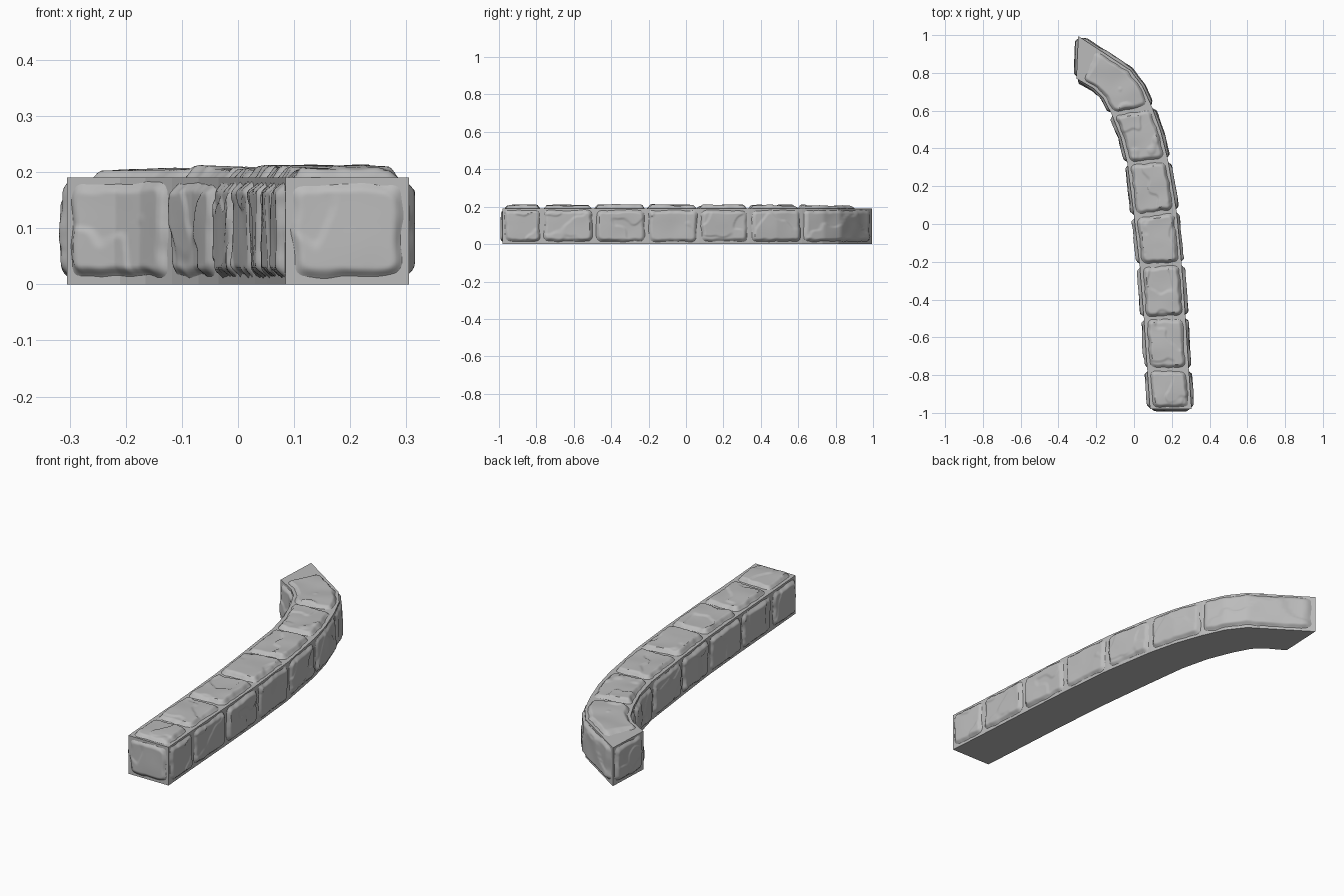
import bpy, bmesh, math
from mathutils import Vector, noise

if "Cube" in bpy.data.objects:
    bpy.data.objects.remove(bpy.data.objects["Cube"])

stone = bpy.data.materials.new("grey stone")
stone.use_nodes = True
grey = (0.5, 0.5, 0.5, 1)
stone.diffuse_color = grey
stone.node_tree.nodes["Principled BSDF"].inputs["Base Color"].default_value = grey

TOP = 0.19
# Wall plan: station -> left x, left y, right x, right y (stones meet at whole stations)
PLAN = {
    0: (.085, -.98, .305, -.98),
    1: (.07, -.77, .29, -.77),
    2: (.052, -.50, .272, -.49),
    3: (.03, -.22, .252, -.21),
    4: (.0, .04, .225, .07),
    5: (-.035, .32, .18, .34),
    5.5: (-.07, .46, .145, .48),
    6: (-.118, .58, .095, .62),
    6.3: (-.165, .67, .045, .73),
    6.55: (-.21, .715, -.02, .815),
    7: (-.305, .77, -.295, .995),
}
KEYS = sorted(PLAN)


def rails(s):
    """Left and right plan points at station s."""
    i = max(k for k in range(len(KEYS) - 1) if KEYS[k] <= max(s, 0))
    t = (s - KEYS[i]) / (KEYS[i + 1] - KEYS[i])
    a, b = PLAN[KEYS[i]], PLAN[KEYS[i + 1]]
    lx, ly, rx, ry = (p + (q - p) * t for p, q in zip(a, b))
    return Vector((lx, ly, 0)), Vector((rx, ry, 0))


def on_wall(s, across, z):
    left, right = rails(s)
    return left.lerp(right, across) + Vector((0, 0, z))


def finish(name, bm):
    mesh = bpy.data.meshes.new(name)
    bm.to_mesh(mesh)
    bm.free()
    mesh.materials.append(stone)
    obj = bpy.data.objects.new(name, mesh)
    bpy.context.collection.objects.link(obj)
    bpy.ops.object.select_all(action='DESELECT')
    obj.select_set(True)
    bpy.context.view_layer.objects.active = obj
    return obj


def smooth(x):
    x = min(1, max(0, x))
    return x * x * (3 - 2 * x)


def rock_face(name, surface, height, n=40):
    """Pillow-shaped weathered stone raised from a patch surface(u, v)."""
    bm = bmesh.new()
    e = 0.02
    size_u = (surface(1, .5) - surface(0, .5)).length
    size_v = (surface(.5, 1) - surface(.5, 0)).length
    rows = []
    for j in range(n + 1):
        row = []
        for i in range(n + 1):
            u, v = i / n, j / n
            p = surface(u, v)
            u0, u1 = max(u - e, 0), min(u + e, 1)
            v0, v1 = max(v - e, 0), min(v + e, 1)
            normal = (surface(u1, v) - surface(u0, v)).cross(
                surface(u, v1) - surface(u, v0)).normalized()
            # rounded outline with a slightly ragged rim
            a = max(0, abs(2 * u - 1) * size_u / 2 - size_u / 2 + .04) / .04
            b = max(0, abs(2 * v - 1) * size_v / 2 - size_v / 2 + .04) / .04
            rim = 1 - (a ** 3 + b ** 3) ** (1 / 3)
            rim += .15 * noise.noise(p * 25)
            # broad undulation plus a chipped ledge
            wave = noise.noise(p * 9 + Vector((3, 1, 7)))
            ledge = smooth((noise.noise(p * 7) + .3 * noise.noise(p * 16) + .05) * 9)
            h = height * (.75 + .2 * wave + .22 * ledge)
            row.append(bm.verts.new(p + normal * (h * smooth(rim * 1.7) - .003)))
        rows.append(row)
    for r0, r1 in zip(rows, rows[1:]):
        for i in range(n):
            bm.faces.new((r0[i], r0[i + 1], r1[i + 1], r1[i]))
    finish(name, bm)
    bpy.ops.object.shade_smooth_by_angle(angle=math.radians(40))


# Plain core prism that shows between the stones
bm = bmesh.new()
outline = [rails(s)[0] for s in KEYS] + [rails(s)[1] for s in reversed(KEYS)]
low = [bm.verts.new(p) for p in outline]
high = [bm.verts.new(p + Vector((0, 0, TOP))) for p in outline]
count = len(KEYS)
for i in range(2 * count):
    k = (i + 1) % (2 * count)
    bm.faces.new((low[i], low[k], high[k], high[i]))
for ring in (low, high):
    for i in range(count - 1):
        bm.faces.new((ring[i], ring[i + 1], ring[-i - 2], ring[-i - 1]))
bmesh.ops.recalc_face_normals(bm, faces=bm.faces)
finish("wall_core", bm)

# Seven courses: one stone on the top and one on each side
GAP = .02
Z0, ZH = .008, TOP - .012
for c in range(7):
    s0, s1 = c + GAP, c + 1 - GAP
    top_end = 6.85 if c == 6 else s1

    def along(t, a=s0, b=s1):
        return a + (b - a) * t

    rock_face(f"top_stone_{c + 1}",
              lambda u, v: on_wall(along(v, s0, top_end), .05 + .9 * u, TOP), .024)
    rock_face(f"right_stone_{c + 1}",
              lambda u, v: on_wall(along(u), 1, Z0 + ZH * v), .02)
    rock_face(f"left_stone_{c + 1}",
              lambda u, v: on_wall(along(v), 0, Z0 + ZH * u), .02)

# End stones
rock_face("front_end_stone", lambda u, v: on_wall(0, .03 + .94 * u, Z0 + ZH * v), .015)
rock_face("back_end_stone", lambda u, v: on_wall(7, .03 + .94 * v, Z0 + ZH * u), .018)
